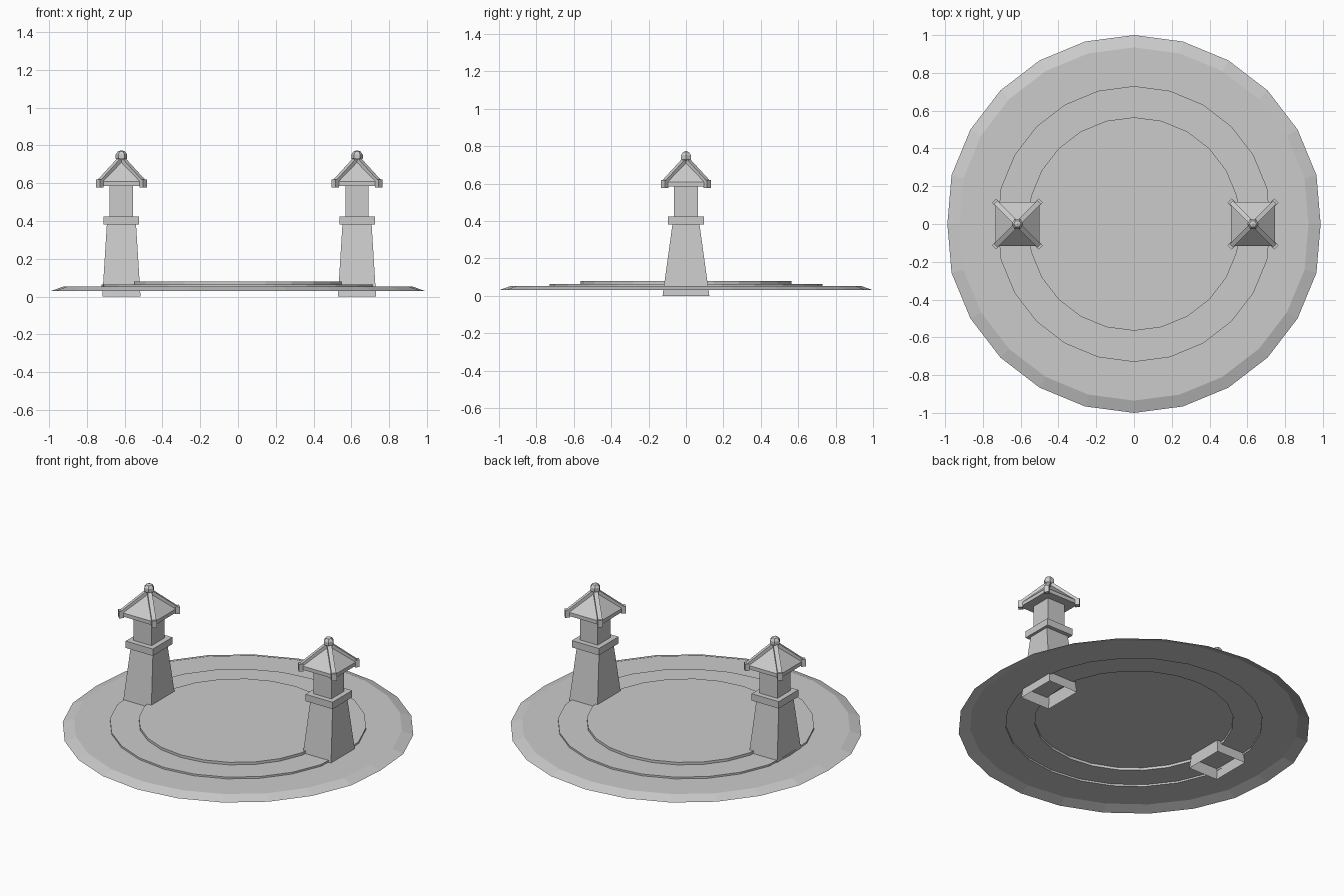
import bpy, bmesh, math
from mathutils import Vector, Matrix

cube = bpy.data.objects.get("Cube")
if cube:
    bpy.data.objects.remove(cube, do_unlink=True)

stone = bpy.data.materials.new("grey stone")
stone.use_nodes = True
colour = (0.6, 0.6, 0.6, 1)
stone.diffuse_color = colour
stone.node_tree.nodes["Principled BSDF"].inputs["Base Color"].default_value = colour


def add_object(name, bm, location=(0, 0, 0)):
    mesh = bpy.data.meshes.new(name)
    bm.to_mesh(mesh)
    bm.free()
    mesh.materials.append(stone)
    obj = bpy.data.objects.new(name, mesh)
    obj.location = location
    bpy.context.collection.objects.link(obj)
    return obj


def loft(bm, rings, cap_bottom=True, cap_top=True):
    """Join successive rings of points with quads."""
    loops = [[bm.verts.new(p) for p in ring] for ring in rings]
    n = len(loops[0])
    for low, high in zip(loops, loops[1:]):
        for i in range(n):
            j = (i + 1) % n
            bm.faces.new((low[i], low[j], high[j], high[i]))
    if cap_bottom:
        bm.faces.new(loops[0][::-1])
    if cap_top:
        bm.faces.new(loops[-1])


def rectangle(hx, hy, z):
    return [(-hx, -hy, z), (hx, -hy, z), (hx, hy, z), (-hx, hy, z)]


def circle(radius, z, sides=24):
    ring = []
    for i in range(sides):
        a = math.tau * i / sides
        x, limit = radius * math.cos(a), 0.988 * radius
        ring.append((max(-limit, min(limit, x)), radius * math.sin(a), z))
    return ring


def block(name, sections, location, **caps):
    bm = bmesh.new()
    loft(bm, [rectangle(*s) for s in sections], **caps)
    return add_object(name, bm, location)


def beam_between(bm, start, end, width, height):
    """Box running from start to end."""
    direction = end - start
    z_axis = direction.normalized()
    x_axis = Vector((0, 0, 1)).cross(z_axis).normalized()
    y_axis = z_axis.cross(x_axis)
    turn = Matrix((x_axis, y_axis, z_axis)).transposed().to_4x4()
    size = Matrix.Diagonal((width, height, direction.length, 1))
    bmesh.ops.create_cube(
        bm, size=1, matrix=Matrix.Translation((start + end) / 2) @ turn @ size)


# Stepped round platform, an open shell underneath
bm = bmesh.new()
steps = [(1.0, 0.03), (0.935, 0.053), (0.73, 0.053), (0.73, 0.064),
         (0.565, 0.064), (0.565, 0.08)]
loft(bm, [circle(r, z) for r, z in steps], cap_bottom=False)
add_object("platform", bm)

for side, x in (("right", -0.617), ("left", 0.63)):
    place = (x, 0, 0)
    # Tapered body, open at the foot, with collar and neck
    block(side + "_tower_body", [(0.101, 0.125, 0), (0.077, 0.072, 0.385)],
          place, cap_bottom=False)
    block(side + "_tower_collar", [(0.094, 0.097, 0.382), (0.094, 0.097, 0.425)], place)
    block(side + "_tower_neck", [(0.062, 0.064, 0.42), (0.062, 0.064, 0.59)], place)

    # Hipped roof with a thin eave
    block(side + "_roof", [(0.117, 0.117, 0.585), (0.117, 0.117, 0.608),
                           (0.004, 0.004, 0.725)], place)

    # Hip ridges with corner end blocks
    bm = bmesh.new()
    for sx in (-1, 1):
        for sy in (-1, 1):
            beam_between(bm, Vector((sx * 0.008, sy * 0.008, 0.723)),
                         Vector((sx * 0.115, sy * 0.115, 0.606)), 0.026, 0.022)
            beam_between(bm, Vector((sx * 0.105, sy * 0.105, 0.598)),
                         Vector((sx * 0.124, sy * 0.124, 0.598)), 0.03, 0.044)
    add_object(side + "_roof_ridges", bm, place)

    # Finial ball
    bm = bmesh.new()
    bmesh.ops.create_uvsphere(bm, u_segments=6, v_segments=5, radius=0.032,
                              matrix=Matrix.Rotation(math.pi / 6, 4, "Z"))
    add_object(side + "_finial", bm, (x, 0, 0.742))
